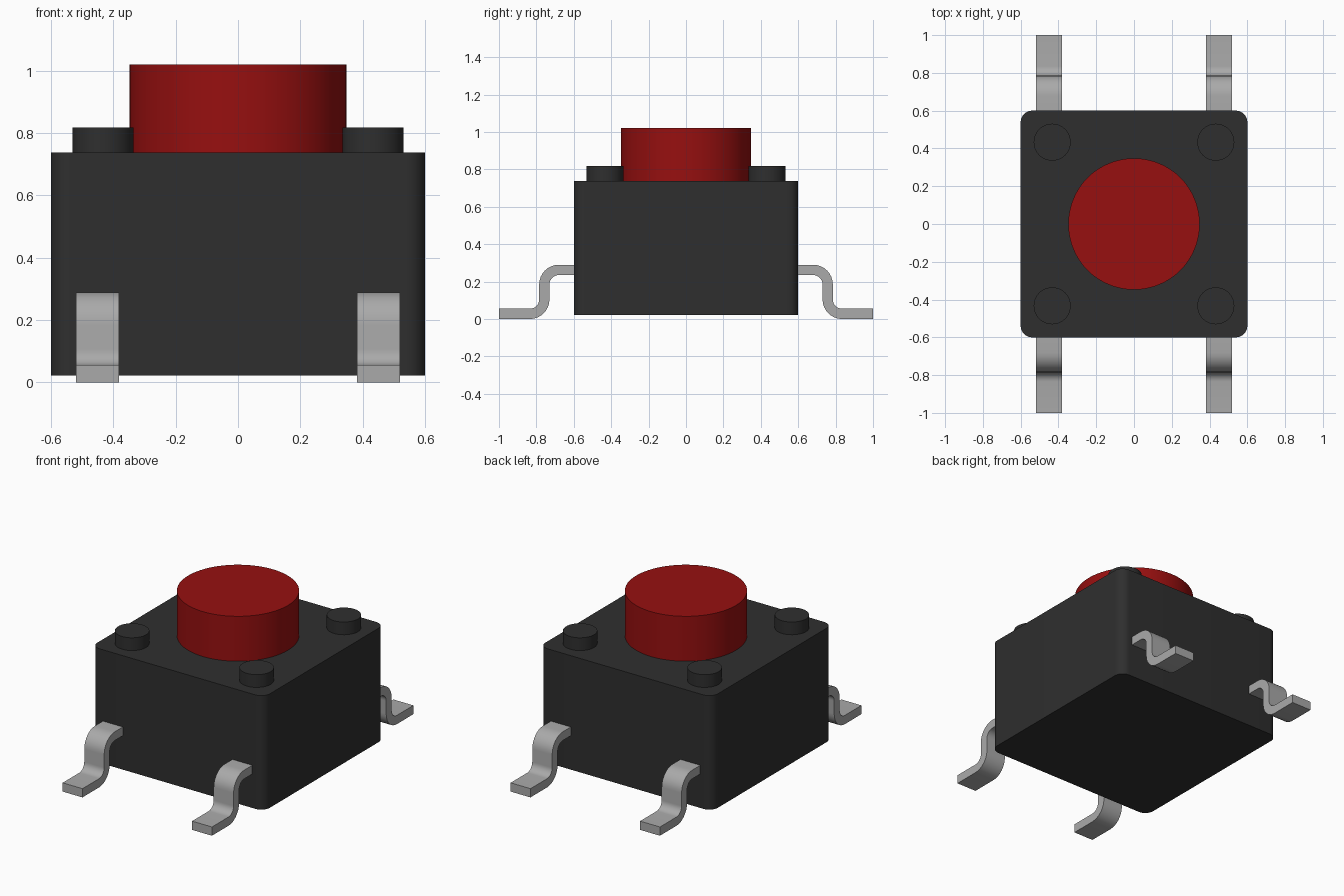
import bpy, bmesh, math

cube = bpy.data.objects.get("Cube")
if cube:
    bpy.data.objects.remove(cube, do_unlink=True)


def material(name, rgb):
    m = bpy.data.materials.new(name)
    m.use_nodes = True
    m.diffuse_color = (*rgb, 1)
    bsdf = next(n for n in m.node_tree.nodes if n.type == 'BSDF_PRINCIPLED')
    bsdf.inputs["Base Color"].default_value = (*rgb, 1)
    return m


BLACK = material("black plastic", (0.028, 0.028, 0.028))
RED = material("red plastic", (0.31, 0.005, 0.005))
METAL = material("grey metal", (0.40, 0.40, 0.40))


def arc(cx, cy, r, a0, a1, n=8):
    """Points along an arc, angles in degrees."""
    angles = [math.radians(a0 + (a1 - a0) * i / n) for i in range(n + 1)]
    return [(cx + r * math.cos(a), cy + r * math.sin(a)) for a in angles]


def prism(name, profile, to_3d, depth, mat):
    """Extrude a closed 2D profile along the given 3D vector."""
    bm = bmesh.new()
    face = bm.faces.new([bm.verts.new(to_3d(u, v)) for u, v in profile])
    ext = bmesh.ops.extrude_face_region(bm, geom=[face])
    bmesh.ops.translate(bm, vec=depth,
                        verts=[g for g in ext["geom"] if isinstance(g, bmesh.types.BMVert)])
    bmesh.ops.recalc_face_normals(bm, faces=bm.faces)
    mesh = bpy.data.meshes.new(name)
    bm.to_mesh(mesh)
    bm.free()
    mesh.materials.append(mat)
    obj = bpy.data.objects.new(name, mesh)
    bpy.context.collection.objects.link(obj)
    bpy.ops.object.select_all(action='DESELECT')
    obj.select_set(True)
    bpy.context.view_layer.objects.active = obj
    bpy.ops.object.shade_smooth_by_angle(angle=math.radians(30))
    return obj


def upright(name, profile, z0, z1, mat):
    return prism(name, profile, lambda u, v: (u, v, z0), (0, 0, z1 - z0), mat)


# Housing: square block with rounded vertical edges
HALF, R = 0.60, 0.06
c = HALF - R
outline = []
for i, (sx, sy) in enumerate([(1, 1), (-1, 1), (-1, -1), (1, -1)]):
    outline += arc(sx * c, sy * c, R, 90 * i, 90 * i + 90)
upright("housing", outline, 0.022, 0.738, BLACK)

# Round push button
upright("button", arc(0, 0, 0.348, 0, 360, 64)[:-1], 0.73, 1.02, RED)

# Corner pegs and bent leads, one of each per corner
T, r = 0.055, 0.05                      # lead thickness, inside bend radius
lead_profile = (
    [(0.58, 0.29)] + arc(0.68, 0.185, r + T, 90, 0) + arc(0.835, 0.105, r, 180, 270)
    + [(1.0, T), (1.0, 0.0)]
    + arc(0.835, 0.105, r + T, 270, 180) + arc(0.68, 0.185, r, 0, 90) + [(0.58, 0.235)]
)
for sx, side in ((1, "left"), (-1, "right")):
    for sy, end in ((-1, "front"), (1, "back")):
        upright(f"{end}_{side}_peg", arc(sx * 0.433, sy * 0.433, 0.098, 0, 360, 40)[:-1],
                0.73, 0.818, BLACK)
        prism(f"{end}_{side}_lead", lead_profile,
              lambda u, v: (sx * 0.45 - 0.069, sy * u, v), (0.138, 0, 0), METAL)
